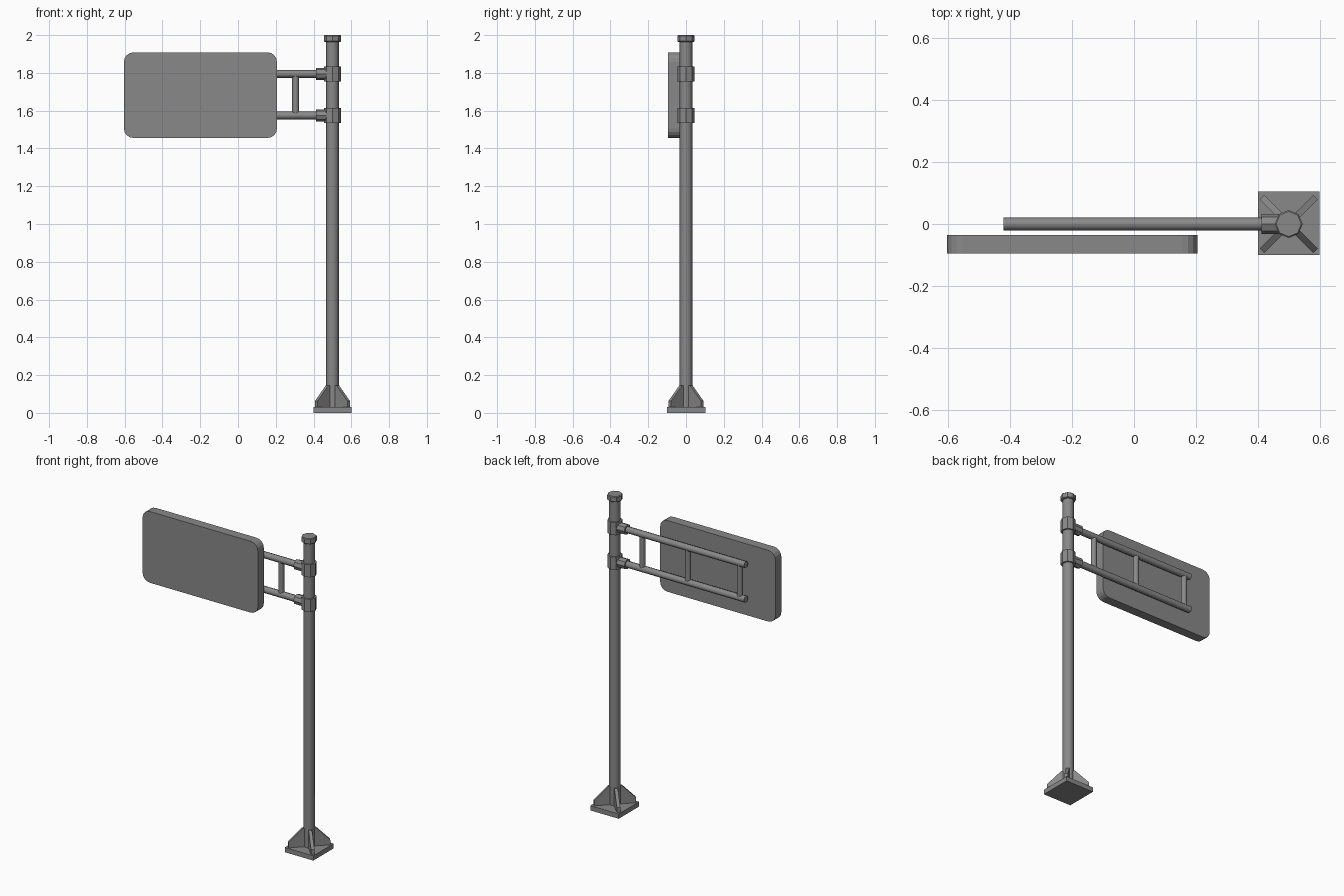
import bpy, bmesh, math
from mathutils import Vector, Matrix

cube = bpy.data.objects.get("Cube")
if cube:
    bpy.data.objects.remove(cube)

GREY = (0.25, 0.25, 0.25, 1)
metal = bpy.data.materials.new("grey metal")
metal.use_nodes = True
metal.diffuse_color = GREY
metal.node_tree.nodes["Principled BSDF"].inputs["Base Color"].default_value = GREY


def finish(name, bm, smooth=False):
    bmesh.ops.recalc_face_normals(bm, faces=bm.faces)
    mesh = bpy.data.meshes.new(name)
    bm.to_mesh(mesh)
    bm.free()
    mesh.materials.append(metal)
    obj = bpy.data.objects.new(name, mesh)
    bpy.context.collection.objects.link(obj)
    if smooth:
        bpy.ops.object.select_all(action='DESELECT')
        obj.select_set(True)
        bpy.context.view_layer.objects.active = obj
        bpy.ops.object.shade_smooth_by_angle(angle=math.radians(50))
    return obj


def tube(name, start, end, radius, sides=8, chamfer=0, smooth=False):
    """Prism between two points, with optional chamfered ends."""
    a, b = Vector(start), Vector(end)
    bm = bmesh.new()
    bmesh.ops.create_cone(bm, cap_ends=True, segments=sides, radius1=radius,
                          radius2=radius, depth=(b - a).length)
    if chamfer:
        rim = [e for e in bm.edges if any(len(f.verts) > 4 for f in e.link_faces)]
        bmesh.ops.bevel(bm, geom=rim, offset=chamfer, segments=1, affect='EDGES')
    turn = (b - a).to_track_quat('Z', 'Y').to_matrix().to_4x4()
    bm.transform(Matrix.Translation((a + b) / 2) @ turn)
    return finish(name, bm, smooth)


def prism(name, outline, thickness, matrix):
    """Extrude an outline in local XZ along local Y, centred."""
    bm = bmesh.new()
    face = bm.faces.new([bm.verts.new((x, -thickness / 2, z)) for x, z in outline])
    new = bmesh.ops.extrude_face_region(bm, geom=[face])["geom"]
    bmesh.ops.translate(bm, vec=(0, thickness, 0),
                        verts=[v for v in new if isinstance(v, bmesh.types.BMVert)])
    bm.transform(matrix)
    return finish(name, bm)


POLE_X = 0.5

# Base plate and diagonal gussets
prism("base_plate", [(-0.1, 0), (0.1, 0), (0.1, 0.03), (-0.1, 0.03)], 0.205,
      Matrix.Translation((POLE_X, 0.002, 0)))
gusset = [(0.02, 0.028), (0.122, 0.028), (0.122, 0.062), (0.04, 0.145), (0.02, 0.145)]
for i in range(4):
    prism(f"gusset_{i + 1}", gusset, 0.02, Matrix.Translation((POLE_X, 0, 0))
          @ Matrix.Rotation(math.radians(45 + 90 * i), 4, 'Z'))

# Pole and cap
tube("pole", (POLE_X, 0, 0.025), (POLE_X, 0, 1.98), 0.034, smooth=True)
tube("pole_cap", (POLE_X, 0, 1.964), (POLE_X, 0, 2.0), 0.045, chamfer=0.004)

# Two arms, each with a collar and a sleeve
ARMS = {"lower": 1.575, "upper": 1.795}
for side, z in ARMS.items():
    tube(side + "_collar", (POLE_X, 0, z - 0.04), (POLE_X, 0, z + 0.04), 0.044)
    tube(side + "_sleeve", (0.412, 0, z), (POLE_X - 0.02, 0, z), 0.032)
    tube(side + "_arm", (-0.422, 0, z), (POLE_X - 0.02, 0, z), 0.021, smooth=True)

# Rungs between the arms
for i, x in enumerate((0.305, -0.015, -0.38)):
    tube(f"rung_{i + 1}", (x, 0, ARMS["lower"]), (x, 0, ARMS["upper"]), 0.018, smooth=True)

# Sign panel with rounded corners
W, H, R, STEPS = 0.405, 0.2265, 0.05, 4
outline = []
for k, (sx, sz) in enumerate(((1, 1), (-1, 1), (-1, -1), (1, -1))):
    for s in range(STEPS + 1):
        t = math.pi / 2 * (k + s / STEPS)
        outline.append((sx * (W - R) + R * math.cos(t), sz * (H - R) + R * math.sin(t)))
prism("sign_panel", outline, 0.06, Matrix.Translation((-0.199, -0.065, 1.682)))
